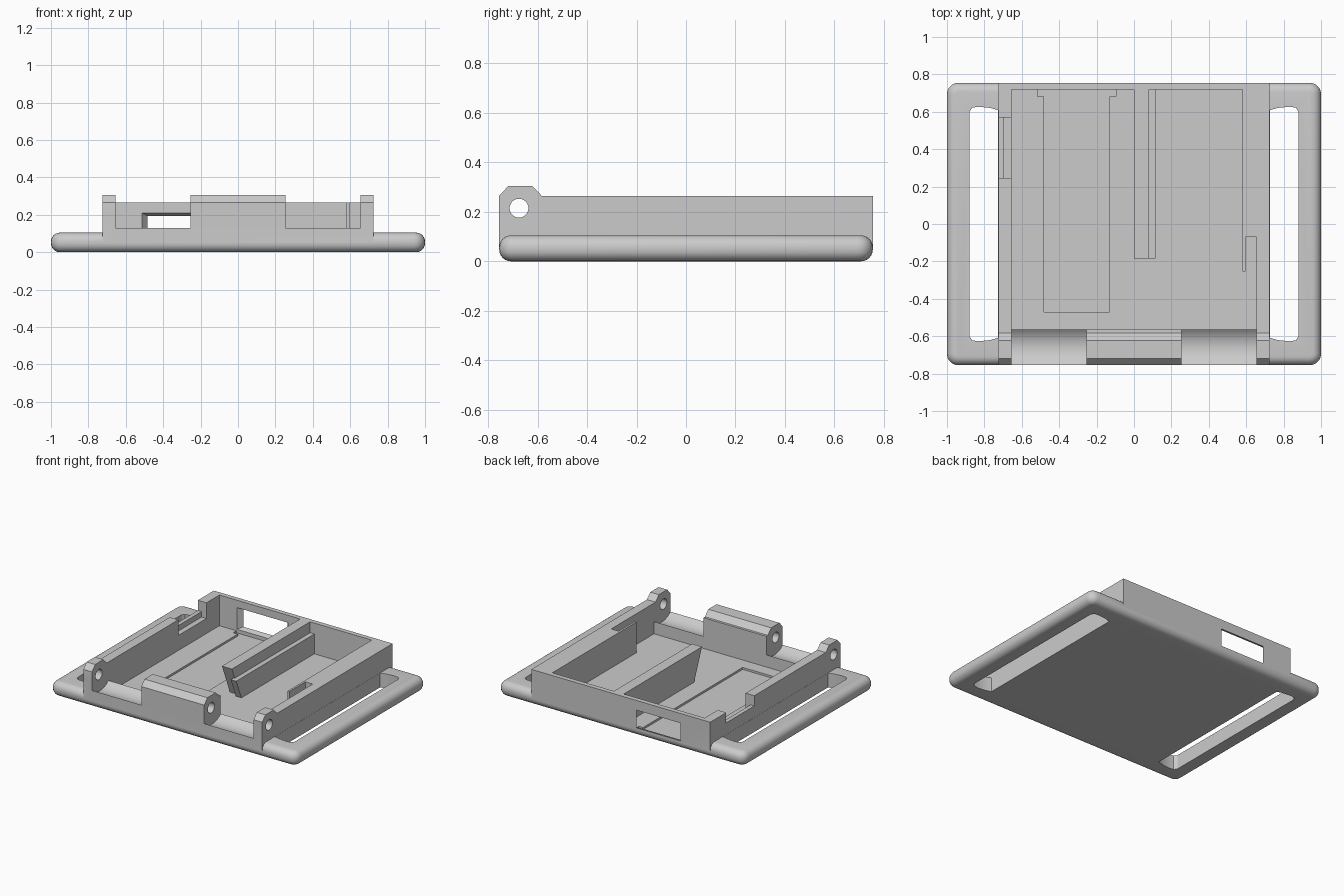
import bpy, bmesh, math

cube = bpy.data.objects.get("Cube")
if cube:
    bpy.data.objects.remove(cube, do_unlink=True)

grey = bpy.data.materials.new("light_grey")
grey.use_nodes = True
COLOUR = (0.6, 0.6, 0.6, 1)
grey.diffuse_color = COLOUR
grey.node_tree.nodes["Principled BSDF"].inputs["Base Color"].default_value = COLOUR


def finish(name, bm):
    bmesh.ops.recalc_face_normals(bm, faces=bm.faces[:])
    mesh = bpy.data.meshes.new(name)
    bm.to_mesh(mesh)
    bm.free()
    mesh.materials.append(grey)
    ob = bpy.data.objects.new(name, mesh)
    bpy.context.collection.objects.link(ob)
    return ob


def prism(name, outline, low, high, axis="z"):
    """Extrude an outline along z (points x, y) or along x (points y, z)."""
    bm = bmesh.new()
    place = (lambda p: (p[0], p[1], low)) if axis == "z" else (lambda p: (low, p[0], p[1]))
    face = bm.faces.new([bm.verts.new(place(p)) for p in outline])
    new = bmesh.ops.extrude_face_region(bm, geom=[face])["geom"]
    step = (0, 0, high - low) if axis == "z" else (high - low, 0, 0)
    bmesh.ops.translate(bm, vec=step, verts=[v for v in new if isinstance(v, bmesh.types.BMVert)])
    return finish(name, bm)


def box(name, x0, x1, y0, y1, z0, z1):
    return prism(name, [(x0, y0), (x1, y0), (x1, y1), (x0, y1)], z0, z1)


def arc(cy, cz, r, start, end, n):
    angles = [math.radians(start + (end - start) * i / n) for i in range(n + 1)]
    return [(cy + r * math.cos(a), cz + r * math.sin(a)) for a in angles]


def combine(target, other, operation):
    mod = target.modifiers.new(operation, "BOOLEAN")
    mod.operation, mod.object, mod.solver = operation, other, "EXACT"
    bpy.context.view_layer.objects.active = target
    bpy.ops.object.modifier_apply(modifier=mod.name)
    bpy.data.objects.remove(other, do_unlink=True)


def add(other):
    combine(tray, other, "UNION")


def cut(other):
    combine(tray, other, "DIFFERENCE")


FRONT, BACK, SIDE, INNER = -0.755, 0.755, 0.725, 0.655
FLOOR, RIM, LIP = 0.04, 0.265, -0.565

# Rounded base plate
bm = bmesh.new()
bmesh.ops.create_cube(bm, size=1)
bmesh.ops.scale(bm, vec=(2, BACK - FRONT, 0.105), verts=bm.verts)
bmesh.ops.translate(bm, vec=(0, 0, 0.0525), verts=bm.verts)
upright = [e for e in bm.edges if abs(e.verts[0].co.z - e.verts[1].co.z) > 0.05]
bmesh.ops.bevel(bm, geom=upright, offset=0.06, segments=5, profile=0.5, affect="EDGES")
level = [e for e in bm.edges if abs(e.verts[0].co.z - e.verts[1].co.z) < 0.01]
bmesh.ops.bevel(bm, geom=level, offset=0.048, segments=6, profile=0.5, affect="EDGES")
tray = finish("strap_tray", bm)

# Case block
add(box("case_block", -SIDE, SIDE, FRONT, BACK, 0.05, RIM))

# Hinge lugs with chamfered tops
lug = [(FRONT, 0.2), (FRONT, RIM), (-0.718, 0.305), (-0.622, 0.305), (-0.583, RIM), (-0.583, 0.2)]
for x0, x1 in ((-SIDE, -INNER), (-0.255, 0.255), (INNER, SIDE)):
    add(prism("hinge_lug", lug, x0, x1, "x"))

# Main cavity, wider near the front of the +x side
cut(prism("cavity", [(-INNER, LIP), (INNER, LIP), (INNER, -0.07), (0.58, -0.07),
                     (0.58, 0.72), (-INNER, 0.72)], FLOOR, 0.5))

# Hinge clearance troughs
trough = arc(-0.66, 0.231, 0.139, 226.8, 313.2, 14)
trough = [(-0.85, trough[0][1])] + trough + [(LIP + 0.01, 0.13), (LIP + 0.01, 0.5), (-0.85, 0.5)]
for x0, x1 in ((-INNER, -0.255), (0.255, INNER)):
    cut(prism("trough", trough, x0, x1, "x"))

# Hinge pin hole
cut(prism("pin_hole", arc(-0.675, 0.215, 0.038, 0, 348.75, 31), -0.9, 0.9, "x"))

# Strap slots
for s in (-1, 1):
    half = [(0.726, 0.608), (0.765, 0.62), (0.83, 0.627), (0.865, 0.622), (0.88, 0.6)]
    loop = half + [(x, -y) for x, y in reversed(half)]
    cut(prism("strap_slot", [(s * x, y) for x, y in loop], -0.1, 0.14))

# Shallow floor pocket and its wider end
cut(box("floor_pocket", -0.48, -0.13, -0.47, 0.7, 0.025, 0.1))
cut(box("pocket_end", -0.517, -0.095, 0.683, 0.72, 0.025, 0.1))

# Back window, flared towards the inside
bm = bmesh.new()
rings = []
for y, x0, x1, z0, z1 in ((0.715, -0.517, -0.095, 0.05, 0.213), (0.757, -0.483, -0.128, 0.065, 0.193)):
    rings.append([bm.verts.new((x, y, z)) for x, z in ((x0, z0), (x1, z0), (x1, z1), (x0, z1))])
    bm.faces.new(rings[-1])
for i in range(4):
    j = (i + 1) % 4
    bm.faces.new((rings[0][i], rings[0][j], rings[1][j], rings[1][i]))
cut(finish("back_window", bm))

# Stepped notch in the -x wall
cut(box("notch_outer", -0.8, -0.69, 0.245, 0.57, 0.19, 0.4))
cut(box("notch_inner", -0.695, -0.64, 0.245, 0.57, 0.15, 0.4))

# Divider with a sloped front end, its low ledge, and a small fin
slope = [(-0.185, RIM), (0.73, RIM), (0.73, 0.03), (-0.09, 0.03)]
add(prism("divider", slope, 0.0, 0.08, "x"))
ledge = [(-0.185, 0.185), (0.73, 0.185), (0.73, 0.03), (-0.12, 0.03)]
add(prism("divider_ledge", ledge, 0.07, 0.115, "x"))
add(box("retaining_fin", 0.58, 0.595, -0.255, -0.06, 0.03, RIM))

bpy.ops.object.select_all(action="DESELECT")
tray.select_set(True)
bpy.context.view_layer.objects.active = tray
bpy.ops.object.shade_smooth_by_angle(angle=math.radians(30))
